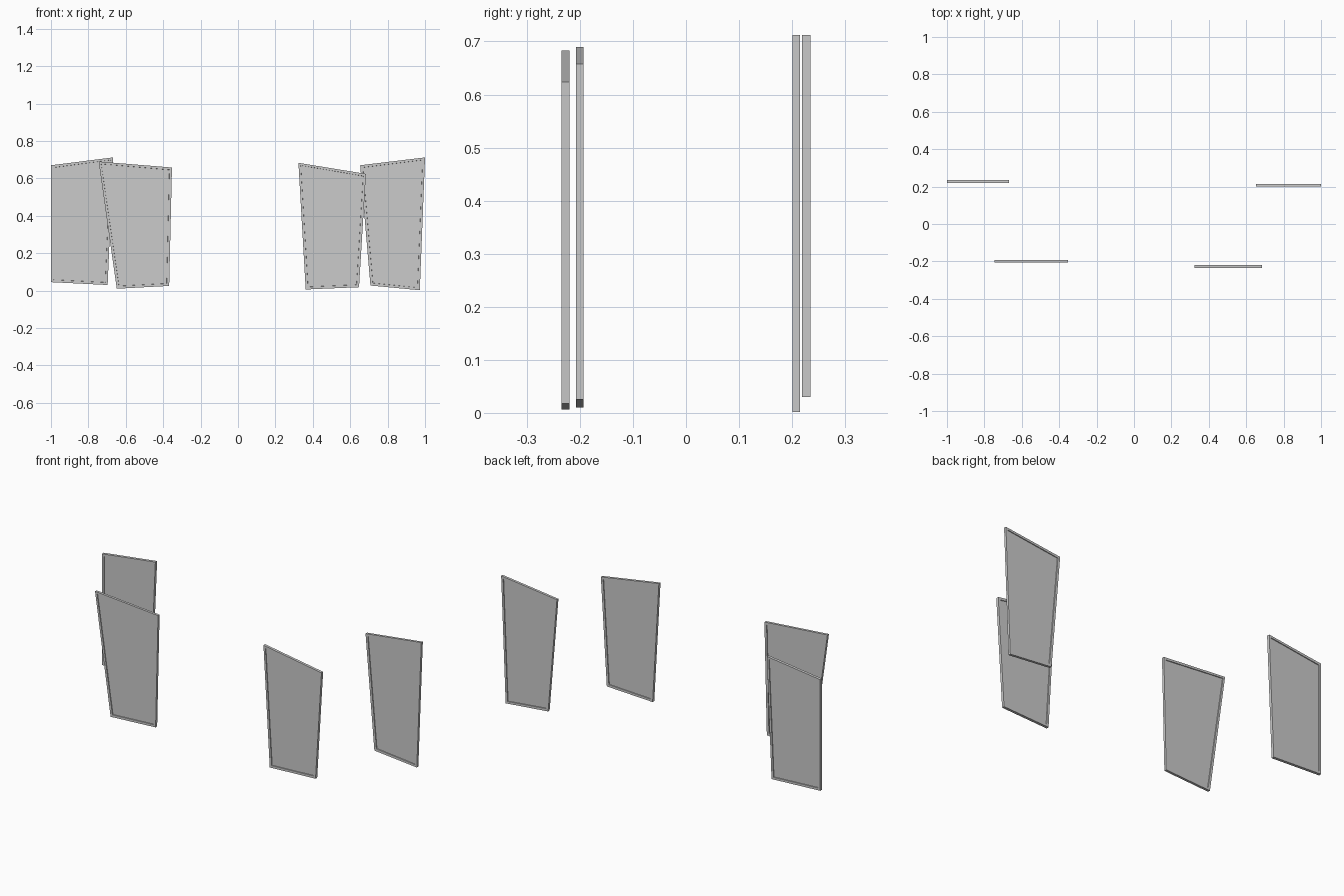
import bpy, bmesh

if "Cube" in bpy.data.objects:
    bpy.data.objects.remove(bpy.data.objects["Cube"])

RIM, RECESS = 0.018, 0.004


def panel(name, corners, y0, y1):
    """Tapered window pane with a raised rim on both faces."""
    bm = bmesh.new()
    front = [bm.verts.new((x, y0, z)) for x, z in corners]
    back = [bm.verts.new((x, y1, z)) for x, z in corners]
    faces = [bm.faces.new(front), bm.faces.new(back[::-1])]
    for i in range(4):
        j = (i + 1) % 4
        bm.faces.new((front[j], front[i], back[i], back[j]))
    bmesh.ops.recalc_face_normals(bm, faces=bm.faces[:])
    # rim, then sunken pane
    bmesh.ops.inset_individual(bm, faces=faces, thickness=RIM)
    bmesh.ops.inset_individual(bm, faces=faces, thickness=0.001, depth=-RECESS)
    me = bpy.data.meshes.new(name)
    bm.to_mesh(me)
    bm.free()
    bpy.context.collection.objects.link(bpy.data.objects.new(name, me))


# corners (x, z): bottom left, bottom right, top right, top left
panel("back_left_window", [(-1.0, 0.045), (-0.697, 0.03), (-0.668, 0.712), (-1.0, 0.67)], 0.219, 0.235)
panel("front_left_window", [(-0.648, 0.01), (-0.368, 0.025), (-0.353, 0.658), (-0.745, 0.69)], -0.207, -0.193)
panel("front_right_window", [(0.362, 0.006), (0.647, 0.018), (0.684, 0.624), (0.323, 0.683)], -0.235, -0.22)
panel("back_right_window", [(0.708, 0.027), (0.972, 0.002), (1.0, 0.712), (0.653, 0.67)], 0.201, 0.215)
